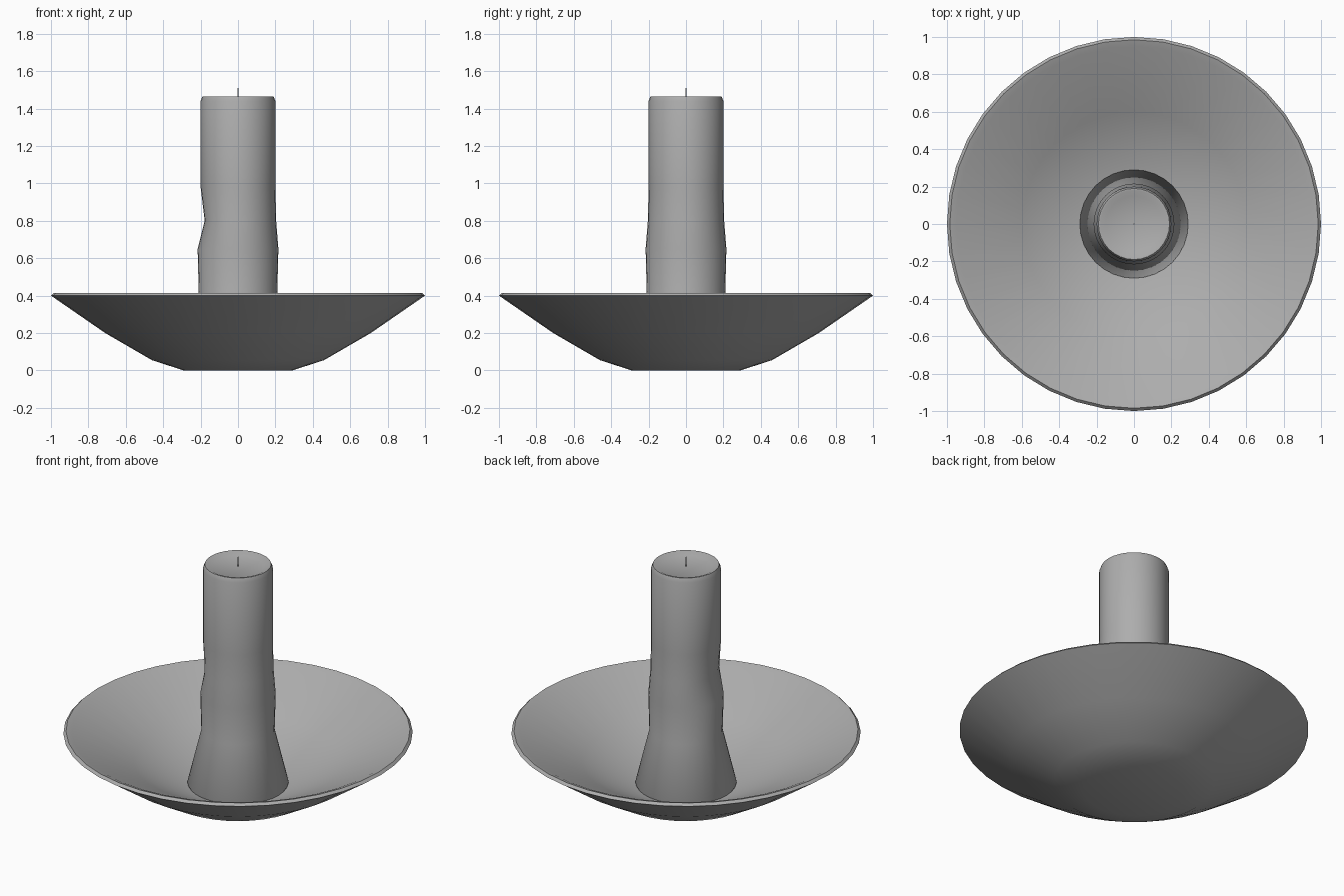
import bpy, bmesh, math

cube = bpy.data.objects.get("Cube")
if cube:
    bpy.data.objects.remove(cube, do_unlink=True)

# One plain grey for everything
grey = bpy.data.materials.new("plain grey")
grey.use_nodes = True
colour = (0.42, 0.42, 0.42, 1)
grey.diffuse_color = colour
grey.node_tree.nodes["Principled BSDF"].inputs["Base Color"].default_value = colour


def lathe(name, profile, sides, sharp=40):
    """Spin a profile of (radius, height) points around the z axis."""
    bm = bmesh.new()
    rings = []
    for r, z in profile:
        if r == 0:
            rings.append([bm.verts.new((0, 0, z))] * sides)
        else:
            angles = [math.tau * i / sides for i in range(sides)]
            rings.append([bm.verts.new((r * math.cos(a), r * math.sin(a), z)) for a in angles])
    for low, high in zip(rings, rings[1:]):
        for i in range(sides):
            j = (i + 1) % sides
            corners = dict.fromkeys((low[i], low[j], high[j], high[i]))
            bm.faces.new(list(corners))
    bmesh.ops.recalc_face_normals(bm, faces=bm.faces)
    mesh = bpy.data.meshes.new(name)
    bm.to_mesh(mesh)
    bm.free()
    mesh.materials.append(grey)
    obj = bpy.data.objects.new(name, mesh)
    bpy.context.collection.objects.link(obj)
    bpy.ops.object.select_all(action='DESELECT')
    obj.select_set(True)
    bpy.context.view_layer.objects.active = obj
    bpy.ops.object.shade_smooth_by_angle(angle=math.radians(sharp))
    return obj


# Wide dish with an almost straight conical inside and a thin rim
lathe("dish", [(0, 0), (0.29, 0), (0.46, 0.055), (0.71, 0.2), (1, 0.4), (0.985, 0.415),
               (0.95, 0.403), (0.6, 0.225), (0.29, 0.08), (0, 0.08)], 40, 60)

# Candle with flared foot, bevelled top and very shallow hollow
candle = lathe("candle", [(0, 0.07), (0.28, 0.07), (0.29, 0.09), (0.21, 0.42), (0.216, 0.65),
                          (0.204, 0.8), (0.2, 0.98), (0.2, 1.44), (0.19, 1.465),
                          (0.18, 1.465), (0.15, 1.45), (0, 1.45)], 32, 50)

# Dent pressed into the right flank
for v in candle.data.vertices:
    if abs(v.co.z - 0.8) < 0.01 and v.co.x < 0:
        v.co.x += 0.026 * (v.co.x / 0.204) ** 2

# Wick
lathe("wick", [(0, 1.44), (0.003, 1.44), (0.003, 1.51), (0, 1.51)], 8)
